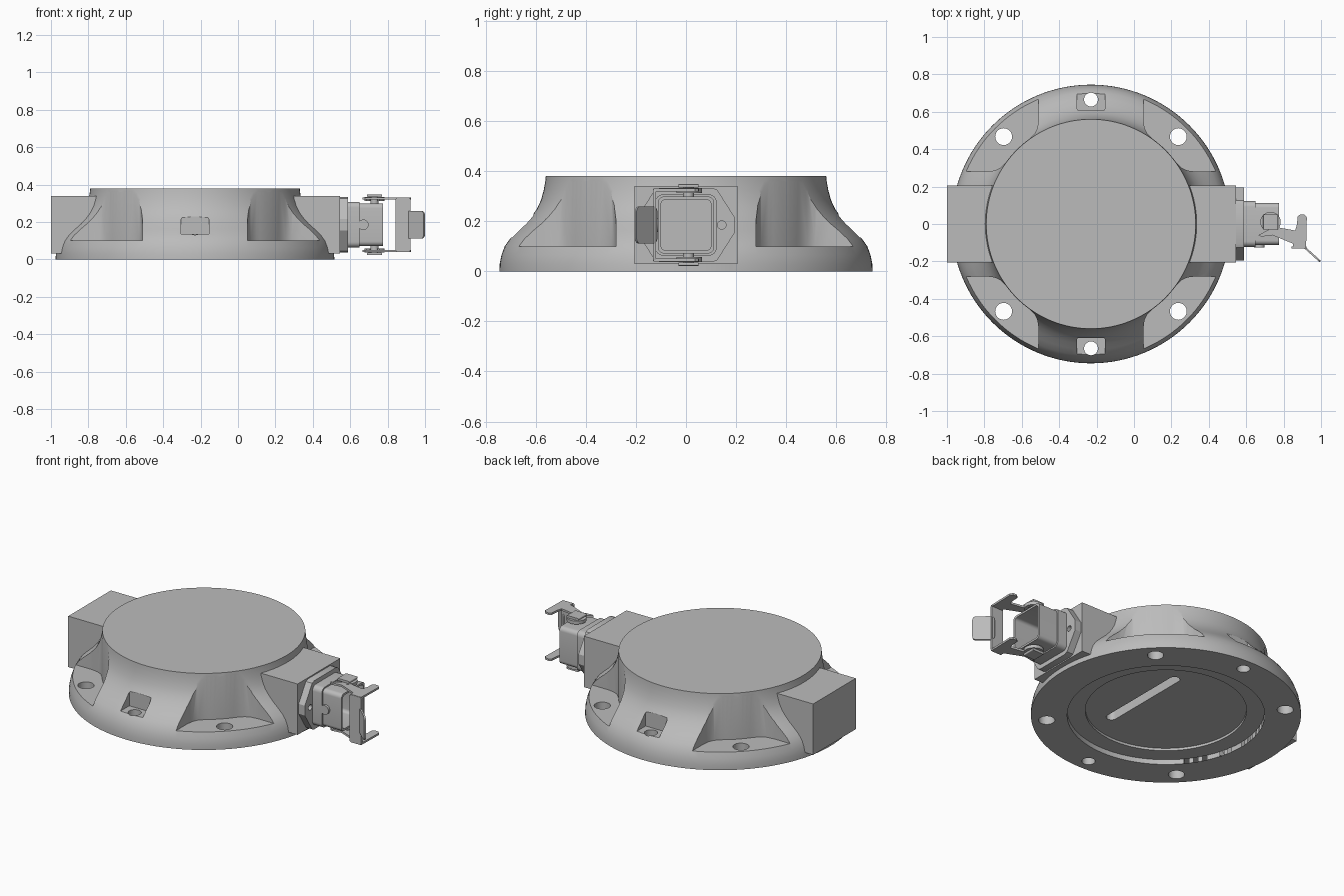
import bpy, bmesh, math
from mathutils import Matrix

cube = bpy.data.objects.get("Cube")
if cube:
    bpy.data.objects.remove(cube, do_unlink=True)

grey = bpy.data.materials.new("plain_grey")
grey.use_nodes = True
grey.diffuse_color = (0.5, 0.5, 0.5, 1)
grey.node_tree.nodes["Principled BSDF"].inputs["Base Color"].default_value = (0.5, 0.5, 0.5, 1)

CX = -0.23    # axis of the round housing
CZ = 0.185    # height of the connector axis


def finish(name, bm):
    bmesh.ops.remove_doubles(bm, verts=bm.verts, dist=1e-5)
    bmesh.ops.recalc_face_normals(bm, faces=bm.faces)
    mesh = bpy.data.meshes.new(name)
    bm.to_mesh(mesh)
    bm.free()
    mesh.materials.append(grey)
    ob = bpy.data.objects.new(name, mesh)
    bpy.context.collection.objects.link(ob)
    return ob


def prism(name, pts, axis, lo, hi):
    """Extrude a 2D outline along an axis (x: y,z  y: x,z  z: x,y)."""
    place = {"x": lambda a, b, c: (c, a, b),
             "y": lambda a, b, c: (a, c, b),
             "z": lambda a, b, c: (a, b, c)}[axis]
    bm = bmesh.new()
    low = [bm.verts.new(place(a, b, lo)) for a, b in pts]
    high = [bm.verts.new(place(a, b, hi)) for a, b in pts]
    bm.faces.new(low)
    bm.faces.new(high)
    n = len(pts)
    for i in range(n):
        j = (i + 1) % n
        bm.faces.new((low[i], low[j], high[j], high[i]))
    return finish(name, bm)


def lathe(name, profile, closed=False, steps=128):
    bm = bmesh.new()
    verts = [bm.verts.new((r, 0, z)) for r, z in profile]
    edges = [bm.edges.new(p) for p in zip(verts, verts[1:])]
    if closed:
        edges.append(bm.edges.new((verts[-1], verts[0])))
    bmesh.ops.spin(bm, geom=verts + edges, axis=(0, 0, 1), cent=(0, 0, 0),
                   angle=2 * math.pi, steps=steps)
    bmesh.ops.translate(bm, verts=bm.verts, vec=(CX, 0, 0))
    return finish(name, bm)


def arc(cx, cy, r, a0, a1, n):
    return [(cx + r * math.cos(math.radians(a0 + (a1 - a0) * i / n)),
             cy + r * math.sin(math.radians(a0 + (a1 - a0) * i / n))) for i in range(n + 1)]


def circle(cx, cy, r, n=32):
    return arc(cx, cy, r, 0, 360, n)[:-1]


def rounded(cx, cy, w, h, r):
    pts = []
    for k, (sx, sy) in enumerate(((1, 1), (-1, 1), (-1, -1), (1, -1))):
        pts += arc(cx + sx * (w - r), cy + sy * (h - r), r, 90 * k, 90 * k + 90, 6)
    return pts


def combine(ob, others, operation):
    bpy.context.view_layer.objects.active = ob
    for other in others:
        other.hide_render = True
        mod = ob.modifiers.new("combine", "BOOLEAN")
        mod.operation, mod.solver, mod.object = operation, "EXACT", other
        bpy.ops.object.modifier_apply(modifier=mod.name)
        bpy.data.objects.remove(other, do_unlink=True)


# Round flared housing with its two side blocks
housing = lathe("housing", [
    (0, 0), (0.745, 0), (0.744, 0.03), (0.737, 0.065), (0.724, 0.1), (0.703, 0.13),
    (0.672, 0.162), (0.642, 0.19), (0.616, 0.22), (0.595, 0.25), (0.579, 0.285),
    (0.568, 0.325), (0.562, 0.36), (0.56, 0.38), (0, 0.38)])
blocks = [prism("block", [(x0, -0.205), (x1, -0.205), (x1, 0.205), (x0, 0.205)], "z", 0.03, 0.34)
          for x0, x1 in ((-1, CX - 0.5), (CX + 0.5, 0.545))]
combine(housing, blocks, "UNION")

# Corner pockets, bolt recesses and bolt holes
cutters = []
pocket = ([(0.28, 0.9), (0.28, 0.56), (0.286, 0.515), (0.3, 0.485)]
          + arc(0, 0, 0.562, 54, 36, 8)
          + [(0.485, 0.3), (0.515, 0.286), (0.56, 0.28), (0.9, 0.28)])
for sy in (1, -1):
    for sx in (1, -1):
        cutters.append(prism("pocket_cutter", [(CX + sx * x, sy * y) for x, y in pocket],
                             "z", 0.1, 0.6))
        cutters.append(prism("hole_cutter", circle(CX + sx * 0.467, sy * 0.467, 0.045),
                             "z", -0.1, 0.3))
    window = ([(CX - 0.075, 0.135), (CX + 0.075, 0.135)]
              + arc(CX + 0.047, 0.207, 0.028, 0, 90, 6) + arc(CX - 0.047, 0.207, 0.028, 90, 180, 6))
    cutters.append(prism("recess_cutter", window, "y", sy * 0.61, sy * 0.9))
    cutters.append(prism("hole_cutter", circle(CX, sy * 0.665, 0.037), "z", -0.1, 0.2))

# Underside: raised-back disc, deep ring groove and a rounded slot
cutters.append(prism("underside_cutter", circle(CX, 0, 0.545, 128), "z", -0.1, 0.045))
cutters.append(lathe("groove_cutter", [(0.445, 0.03), (0.545, 0.03), (0.545, 0.17), (0.445, 0.17)],
                     closed=True))
cutters.append(prism("slot_cutter", rounded(CX + 0.165, 0, 0.03, 0.3, 0.0299), "z", 0, 0.1))
combine(housing, cutters, "DIFFERENCE")

# Connector flange: pointed plate with two screw holes
flange = prism("connector_flange", [
    (0.195, 0.215), (0.125, 0.325), (0.105, 0.333), (-0.105, 0.333), (-0.125, 0.325),
    (-0.195, 0.215), (-0.195, 0.155), (-0.125, 0.045), (-0.105, 0.037), (0.105, 0.037),
    (0.125, 0.045), (0.195, 0.155)], "x", 0.545, 0.587)
combine(flange, [prism("screw_cutter", circle(y, CZ, 0.017, 20), "x", 0.56, 0.7)
                 for y in (-0.143, 0.143)], "DIFFERENCE")

# Hollow square connector shell with collar
collar = prism("connector_collar", rounded(0, CZ, 0.122, 0.122, 0.03), "x", 0.587, 0.65)
shell = prism("connector_shell", rounded(0, CZ, 0.112, 0.114, 0.025), "x", 0.6, 0.775)
cavity = rounded(0, CZ, 0.1, 0.102, 0.02)
combine(collar, [prism("cavity_cutter", cavity, "x", 0.6, 0.8)], "DIFFERENCE")
combine(shell, [prism("cavity_cutter", cavity, "x", 0.59, 0.8)], "DIFFERENCE")
boss = prism("shell_button", circle(0.67, CZ, 0.028, 24), "y", -0.126, -0.1)

# Locking lever: mirrored pivots, arms and hooks above and below the shell
smooth_parts = [housing, flange, collar, shell, boss]
ring = arc(0.73, 0.01, 0.055, -60, 220, 16) + arc(0.73, 0.01, 0.033, 220, -60, 16)
arm = [(0.665, -0.06), (0.68, -0.068), (0.74, -0.06), (0.85, -0.105), (0.85, -0.13),
       (0.92, -0.13), (0.924, 0.035), (0.912, 0.05), (0.89, 0.052), (0.874, 0.04),
       (0.872, 0.0), (0.862, -0.035), (0.78, -0.02), (0.755, -0.005), (0.72, -0.03)]
for label, s in (("upper", 1), ("lower", -1)):
    smooth_parts += [
        prism(label + "_pivot", circle(0.73, 0.01, 0.022, 20), "z", CZ + s * 0.11, CZ + s * 0.163),
        prism(label + "_spring_ring", ring, "z", CZ + s * 0.128, CZ + s * 0.148),
        prism(label + "_arm", arm, "z", CZ + s * 0.134, CZ + s * 0.146),
        prism(label + "_catch", rounded(0.73, CZ + s * 0.156, 0.04, 0.007, 0.005),
              "y", -0.03, 0.05)]

# Lever cross plate and slanted finger tab
smooth_parts.append(prism("lever_plate", rounded(0.882, CZ, 0.04, 0.144, 0.012), "y", -0.132, -0.12))
tab = prism("finger_tab", rounded(0.05, CZ, 0.062, 0.074, 0.022), "y", -0.005, 0.005)
tab.data.transform(Matrix.Translation((0.913, -0.126, 0)) @ Matrix.Rotation(math.radians(-42), 4, "Z"))
smooth_parts.append(tab)

# Smooth shading with sharp edges kept
bpy.ops.object.select_all(action="DESELECT")
for ob in smooth_parts:
    ob.select_set(True)
bpy.context.view_layer.objects.active = housing
bpy.ops.object.shade_smooth_by_angle(angle=math.radians(30))
